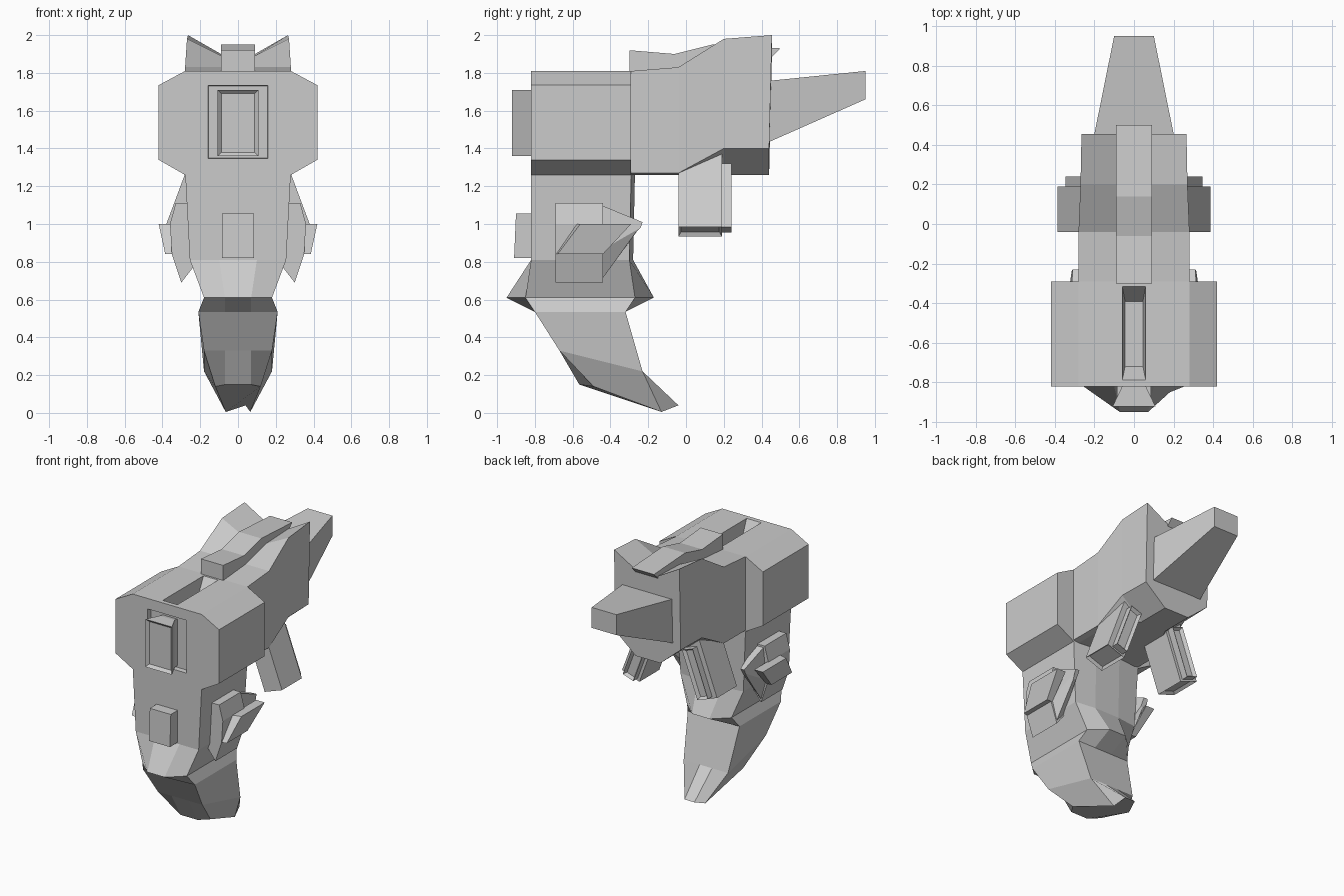
import bpy, bmesh
from mathutils import Vector

if "Cube" in bpy.data.objects:
    bpy.data.objects.remove(bpy.data.objects["Cube"])


def finish(name, bm, mirror=False):
    bmesh.ops.recalc_face_normals(bm, faces=bm.faces)
    me = bpy.data.meshes.new(name)
    bm.to_mesh(me)
    bm.free()
    ob = bpy.data.objects.new(name, me)
    bpy.context.collection.objects.link(ob)
    if mirror:
        ob.modifiers.new("mirror", 'MIRROR')
    return ob


def loft(name, rings, mirror=False, insets=()):
    """Skin closed rings of 3D points; insets = (direction, [(thickness, depth)...])."""
    bm = bmesh.new()
    vs = [[bm.verts.new(p) for p in r] for r in rings]
    n = len(vs[0])
    for a, b in zip(vs, vs[1:]):
        for i in range(n):
            j = (i + 1) % n
            bm.faces.new((a[i], a[j], b[j], b[i]))
    bm.faces.new(vs[0])
    bm.faces.new(vs[-1])
    bmesh.ops.recalc_face_normals(bm, faces=bm.faces)
    for direction, steps in insets:
        face = max(bm.faces, key=lambda f: f.normal.dot(Vector(direction)))
        for thick, depth in steps:
            bmesh.ops.inset_region(bm, faces=[face], thickness=thick, depth=0)
            bmesh.ops.translate(bm, verts=face.verts, vec=Vector(direction) * depth)
    return finish(name, bm, mirror)


def sym(half):
    """Complete a half ring (x > 0) by reflection."""
    return half + [(-x, y, z) for x, y, z in reversed(half)]


def prism_y(name, profile, y0, y1, **kw):
    return loft(name, [[(x, y, z) for x, z in profile] for y in (y0, y1)], **kw)


def rect_y(hw, y, z0, z1):
    return [(-hw, y, z0), (hw, y, z0), (hw, y, z1), (-hw, y, z1)]


def rect_z(hw, z, y0, y1):
    return [(-hw, y0, z), (hw, y0, z), (hw, y1, z), (-hw, y1, z)]


def cut(ob, cutter):
    m = ob.modifiers.new("cut", 'BOOLEAN')
    m.operation, m.object, m.solver = 'DIFFERENCE', cutter, 'EXACT'
    bpy.context.view_layer.objects.active = ob
    bpy.ops.object.modifier_apply(modifier=m.name)
    bpy.data.objects.remove(cutter)


# octagonal front housing with a front recess and a tapered top slot
half = [(.28, 1.81), (.42, 1.735), (.42, 1.34), (.28, 1.26)]
housing = prism_y("front_housing", half + [(-x, z) for x, z in reversed(half)], -.82, -.29)
cut(housing, loft("recess_cutter", [rect_y(.16, -.84, 1.345, 1.735),
                                    rect_y(.155, -.785, 1.35, 1.73)]))
cut(housing, loft("slot_cutter", [rect_z(.062, 1.83, -.80, -.30),
                                  rect_z(.045, 1.71, -.72, -.39)]))

# flared front lens box
loft("front_lens", [rect_y(.06, -.77, 1.37, 1.70), rect_y(.06, -.82, 1.36, 1.71),
                    rect_y(.108, -.92, 1.36, 1.71)],
     insets=[((0, -1, 0), [(.028, -.02)])])

# rear body: notched top, raised outer ridges, chamfered belly
body = []
for y, y_top, ztc, xs, zts, zbs, xb in [(-.29, -.29, 1.81, .28, 1.81, 1.27, .24),
                                        (-.04, -.04, 1.83, .28, 1.83, 1.27, .24),
                                        (.20, .20, 1.89, .27, 1.98, 1.40, .10),
                                        (.44, .455, 1.90, .265, 2.0, 1.40, .10)]:
    body.append(sym([(.09, y_top, ztc), (xs, y_top, zts), (xs, y, zbs), (xb, y, 1.26)]))
loft("rear_body", body)

# raised strip along the top
strip = [(-.30, 1.92), (-.06, 1.90), (.14, 1.95), (.50, 1.93),
         (.44, 1.87), (.20, 1.86), (-.04, 1.80), (-.30, 1.80)]
loft("top_strip", [[(x, y, z) for y, z in strip] for x in (-.09, .09)])

# tapered tail
loft("tail", [rect_y(.205, .43, 1.43, 1.757), rect_y(.10, .95, 1.66, 1.81)])

# neck, flared collar and hooked lower claw, lofted as octagons
loft("neck_and_claw", [
    sym([(.10, -.82, 1.28), (.28, -.82, 1.28), (.28, -.29, 1.28), (.10, -.27, 1.28)]),
    sym([(.10, -.82, .81), (.255, -.82, .81), (.255, -.30, .81), (.10, -.28, .81)]),
    sym([(.07, -.95, .61), (.18, -.85, .61), (.18, -.27, .61), (.07, -.17, .61)]),
    sym([(.07, -.80, .535), (.21, -.80, .535), (.21, -.32, .535), (.07, -.32, .535)]),
    sym([(.07, -.67, .33), (.18, -.67, .33), (.18, -.23, .22), (.05, -.23, .22)]),
    sym([(.07, -.565, .15), (.12, -.49, .14), (.065, -.13, .005), (.04, -.04, .04)]),
])

# small block on the neck front
loft("neck_block", [rect_y(.085, -.80, .82, 1.055),
                    [(-.085, -.91, .82), (.085, -.91, .82), (.085, -.90, 1.055), (-.085, -.90, 1.055)]])

# side pads on the neck
pad = [(.24, 1.11), (.33, 1.11), (.36, 1.0), (.35, .84), (.30, .69), (.23, .78)]
prism_y("side_pad", pad, -.69, -.44, mirror=True)

# wedge trailing behind each pad
loft("pad_wedge", [[(.25, -.45, 1.10), (.32, -.45, 1.10), (.345, -.45, .86), (.30, -.45, .70), (.24, -.45, .77)],
                   [(.28, -.23, 1.01), (.31, -.23, 1.01), (.315, -.24, .98), (.30, -.27, .95), (.28, -.26, .96)]],
     mirror=True)

# swept blade on each pad
loft("pad_blade", [[(.34, -.69, .84), (.385, -.68, .84), (.385, -.44, .84), (.34, -.44, .84)],
                   [(.35, -.58, 1.0), (.42, -.56, 1.0), (.42, -.29, 1.0), (.35, -.29, 1.0)]],
     mirror=True)

# splayed legs with recessed ends
leg = [(.09, 1.35), (.23, 1.40), (.385, .985), (.245, .935)]
prism_y("leg", leg, -.04, .19, mirror=True,
        insets=[((.34, 0, -.94), [(.02, -.02)])])

# framed panel on the back of each leg
panel = [(.135, 1.29), (.22, 1.32), (.345, .985), (.26, .955)]
prism_y("leg_back_panel", panel, .18, .24, mirror=True,
        insets=[((0, 1, 0), [(.02, -.025)])])
